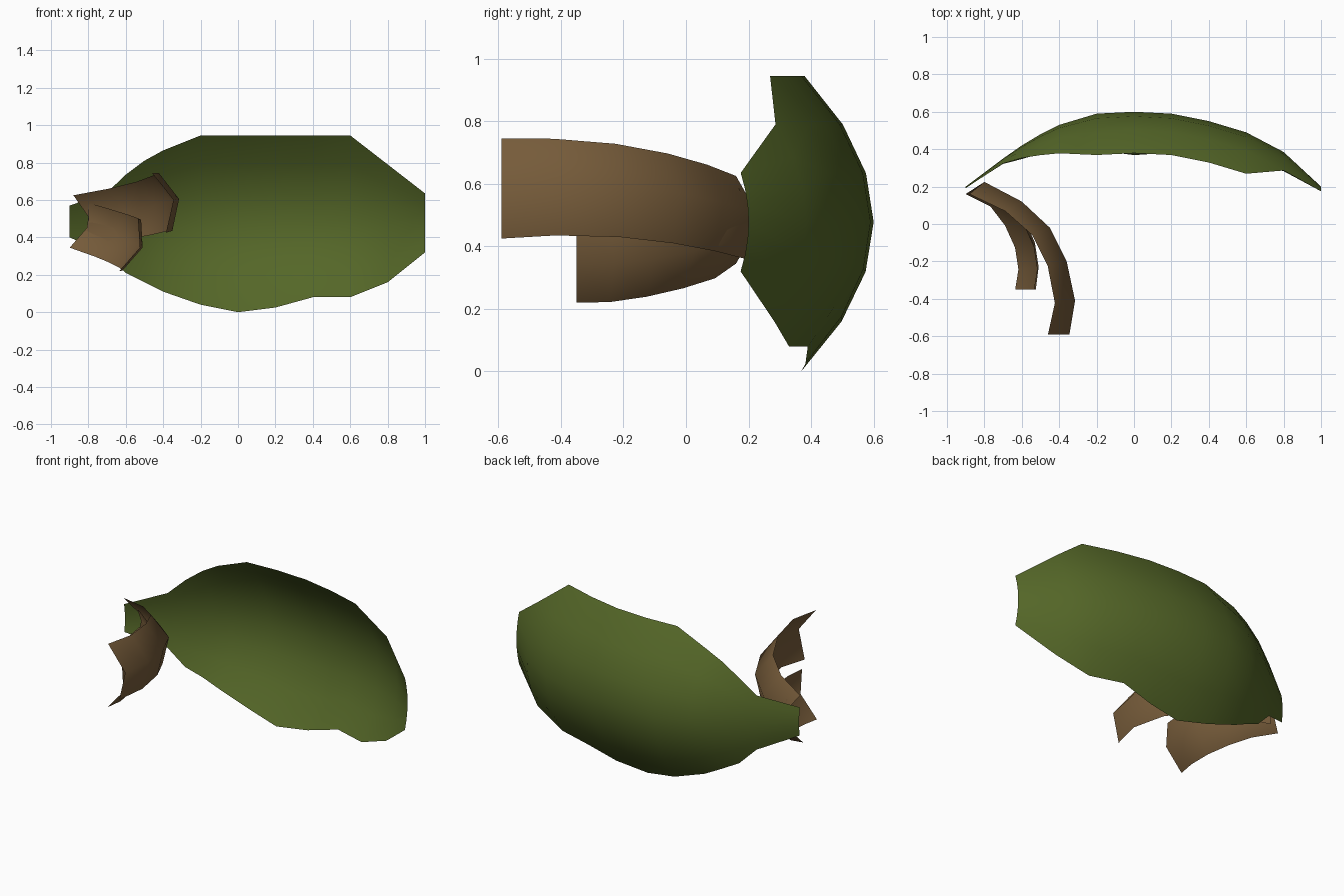
import bpy
from mathutils import Vector

if "Cube" in bpy.data.objects:
    bpy.data.objects.remove(bpy.data.objects["Cube"])


def material(name, rgb):
    m = bpy.data.materials.new(name)
    m.diffuse_color = (*rgb, 1)
    m.use_nodes = True
    m.node_tree.nodes["Principled BSDF"].inputs["Base Color"].default_value = m.diffuse_color
    return m


def grid_sheet(name, columns, mat):
    """Open sheet from a list of equally long point columns."""
    n = len(columns[0])
    verts = [p for c in columns for p in c]
    faces = [(i * n + j, i * n + j + 1, (i + 1) * n + j + 1, (i + 1) * n + j)
             for i in range(len(columns) - 1) for j in range(n - 1)]
    me = bpy.data.meshes.new(name)
    me.from_pydata(verts, [], faces)
    me.materials.append(mat)
    for p in me.polygons:
        p.use_smooth = True
    ob = bpy.data.objects.new(name, me)
    bpy.context.collection.objects.link(ob)
    return ob


green = material("leaf green", (0.09, 0.135, 0.021))
brown = material("husk brown", (0.18, 0.105, 0.042))

# Leaf: x, spine depth y, lower edge z, upper edge z
leaf = [(-0.9, 0.20, 0.40, 0.57), (-0.7, 0.35, 0.31, 0.64), (-0.6, 0.42, 0.21, 0.735),
        (-0.5, 0.48, 0.16, 0.81), (-0.4, 0.53, 0.11, 0.865), (-0.2, 0.59, 0.04, 0.945),
        (0.0, 0.60, 0.0, 0.945), (0.2, 0.59, 0.025, 0.945), (0.4, 0.55, 0.08, 0.945),
        (0.6, 0.49, 0.08, 0.945), (0.8, 0.385, 0.16, 0.79), (1.0, 0.20, 0.32, 0.635)]
MID, STEP = 0.478, 0.157
columns = []
for x, spine, low, high in leaf:
    zs = [low + (MID - low) * i / 3 for i in range(3)] + \
         [MID + (high - MID) * i / 3 for i in range(4)]
    # the cross-section bends forward as a parabola
    columns.append([(x, spine - 0.025 * ((z - MID) / STEP) ** 2, z) for z in zs])
grid_sheet("leaf", columns, green)


# Husks: folded strips swept along the ridge, wing offsets blend from base to tip
def husk(name, ridge, upper, lower):
    cols = []
    for i, p in enumerate(ridge):
        t = i / (len(ridge) - 1)
        p = Vector(p)
        up = Vector(upper[0]).lerp(Vector(upper[1]), t)
        lo = Vector(lower[0]).lerp(Vector(lower[1]), t)
        cols.append([p + lo, p, p + up])
    grid_sheet(name, cols, brown)


husk("long_husk",
     [(-0.80, 0.225, 0.51), (-0.60, 0.12, 0.54), (-0.45, -0.02, 0.57),
      (-0.36, -0.20, 0.595), (-0.315, -0.41, 0.605), (-0.345, -0.59, 0.60)],
     [(-0.08, -0.065, 0.115), (-0.115, 0, 0.145)],
     [(-0.02, -0.035, -0.15), (-0.04, 0, -0.175)])
husk("short_husk",
     [(-0.80, 0.225, 0.46), (-0.665, 0.145, 0.415), (-0.585, 0.03, 0.385),
      (-0.53, -0.10, 0.36), (-0.51, -0.23, 0.345), (-0.525, -0.35, 0.345)],
     [(0.0, -0.055, 0.125), (-0.01, 0, 0.155)],
     [(-0.10, -0.065, -0.115), (-0.11, 0, -0.125)])
